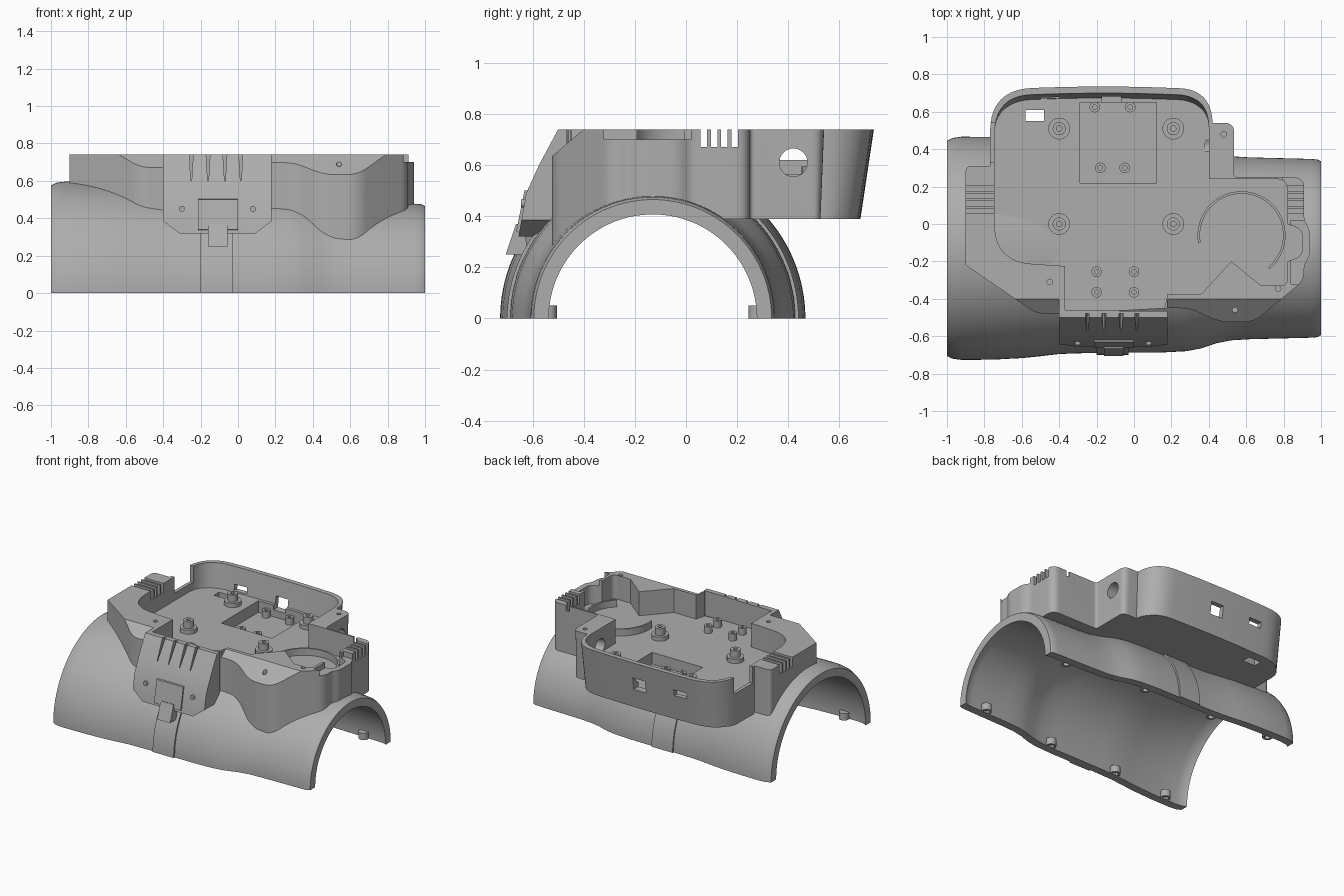
import bpy, bmesh, math
from mathutils import Vector

if "Cube" in bpy.data.objects:
    bpy.data.objects.remove(bpy.data.objects["Cube"])

grey = bpy.data.materials.new("plain grey")
grey.use_nodes = True
grey.diffuse_color = (0.42, 0.42, 0.42, 1)
grey.node_tree.nodes["Principled BSDF"].inputs["Base Color"].default_value = (0.42, 0.42, 0.42, 1)

AXIS_Y, TOP, FLOOR = -0.13, 0.74, 0.565


def finish(name, bm):
    bmesh.ops.remove_doubles(bm, verts=bm.verts, dist=1e-5)
    bmesh.ops.recalc_face_normals(bm, faces=bm.faces)
    mesh = bpy.data.meshes.new(name)
    bm.to_mesh(mesh)
    bm.free()
    mesh.materials.append(grey)
    ob = bpy.data.objects.new(name, mesh)
    bpy.context.collection.objects.link(ob)
    return ob


def extrude(name, base, offset):
    """Solid made by sweeping a flat loop of points along an offset."""
    bm = bmesh.new()
    low = [bm.verts.new(p) for p in base]
    high = [bm.verts.new(Vector(p) + Vector(offset)) for p in base]
    bm.faces.new(low)
    bm.faces.new(high[::-1])
    for i in range(len(low)):
        j = (i + 1) % len(low)
        bm.faces.new((low[i], low[j], high[j], high[i]))
    return finish(name, bm)


def box(name, x, y, z):
    base = [(x[0], y[0], z[0]), (x[1], y[0], z[0]), (x[1], y[1], z[0]), (x[0], y[1], z[0])]
    return extrude(name, base, (0, 0, z[1] - z[0]))


def side_prism(name, profile, x0, x1):
    return extrude(name, [(x0, y, z) for y, z in profile], (x1 - x0, 0, 0))


def cylinder(name, x, y, z0, z1, r, n=24):
    ring = [(x + r * math.cos(math.tau * i / n), y + r * math.sin(math.tau * i / n), z0) for i in range(n)]
    return extrude(name, ring, (0, 0, z1 - z0))


def rounded(points, n=10):
    """Corner points (x, y, reach) turned into a loop with curved corners."""
    out = []
    for i, (x, y, r) in enumerate(points):
        p = Vector((x, y))
        if not r:
            out.append(p)
            continue
        a = Vector(points[i - 1][:2])
        b = Vector(points[(i + 1) % len(points)][:2])
        a, b = p + (a - p).normalized() * r, p + (b - p).normalized() * r
        for k in range(n + 1):
            t = k / n
            out.append(a * (1 - t) ** 2 + p * 2 * t * (1 - t) + b * t * t)
    return out


def flared(name, points, z0, z1):
    """Upright prism whose rear wall leans outward toward the rim."""
    ob = extrude(name, [(p.x, p.y, z0) for p in rounded(points)], (0, 0, z1 - z0))
    for v in ob.data.vertices:
        lean = min(max((v.co.y - 0.5) / 0.15, 0), 1)
        v.co.y += lean * 0.15 * (v.co.z - TOP)
    return ob


def revolve(name, profile, n=64):
    """Half revolution of (x, radius) points over the arm axis."""
    bm = bmesh.new()
    rows = []
    for i in range(n + 1):
        a = math.pi * i / n
        rows.append([bm.verts.new((x, AXIS_Y + r * math.cos(a), r * math.sin(a))) for x, r in profile])
    m = len(profile)
    for p, q in zip(rows, rows[1:]):
        for j in range(m):
            k = (j + 1) % m
            bm.faces.new((p[j], p[k], q[k], q[j]))
    bm.faces.new(rows[0])
    bm.faces.new(rows[-1][::-1])
    return finish(name, bm)


def cut(target, cutters):
    for c in cutters:
        mod = target.modifiers.new("cut", "BOOLEAN")
        mod.operation, mod.solver, mod.object = "DIFFERENCE", "EXACT", c
        mod.use_self = True
        bpy.context.view_layer.update()
        graph = bpy.context.evaluated_depsgraph_get()
        mesh = bpy.data.meshes.new_from_object(target.evaluated_get(graph))
        target.modifiers.clear()
        target.data = mesh


# Arm shell: a half tube that narrows toward its left end
radii = [(-1, .575), (-.97, .59), (-.92, .597), (-.75, .595), (-.6, .587), (-.5, .577), (-.4, .565),
         (-.25, .56), (.15, .557), (.28, .55), (.36, .535), (.44, .508), (.52, .492), (.62, .486),
         (.94, .478), (.98, .475), (1, .465)]
inner = [(x, r - .058) for x, r in radii]
arm = revolve("arm_shell", radii + inner[::-1])
hollow = revolve("hollow_cutter", [(x * 1.1, r + .02) for x, r in inner] + [(1.1, 0), (-1.1, 0)])
band = revolve("strap_band", [(-.2, .54), (-.2, .57), (-.03, .57), (-.03, .54)])

# Housing outline and tray outline, both bulging on the left wall
body = flared("housing", [
    (-.9, -.22, 0), (-.52, -.48, .05), (-.38, -.48, 0), (.18, -.45, 0), (.3, -.45, .06), (.46, -.525, .06),
    (.64, -.525, .06), (.91, -.3, .05), (.91, -.22, .02), (.94, -.17, .03), (.94, -.03, .03), (.91, .02, .02),
    (.91, .25, .06), (.535, .25, .02), (.535, .54, .05), (.42, .54, 0),
    (.41, .72, .17), (-.15, .74, .3), (-.77, .72, .23), (-.77, .31, 0), (-.9, .31, .03)], .27, TOP)
tray = flared("tray_cutter", [
    (-.745, -.2, .2), (-.37, -.225, 0), (-.37, -.46, 0), (.16, -.46, 0), (.18, -.375, 0), (.36, -.375, 0),
    (.52, -.2, 0), (.68, -.33, 0), (.82, -.33, .04), (.82, -.2, 0), (.9, -.17, .04), (.9, -.03, .04), (.82, 0, 0),
    (.82, .24, .06), (.4, .24, 0), (.4, .685, .17),
    (-.15, .705, .3), (-.745, .685, .2)], FLOOR, .8)

left_dip = box("left_dip_cutter", (-.8, -.7), (.33, .54), (.62, .745))
cutters = [
    tray, left_dip, hollow,
    box("under_cutter", (-2, 2), (.1, 2), (0, .39)),
    box("pocket_cutter", (-.29, .12), (.22, .65), (.48, .6)),
    box("right_dip_cutter", (.84, 1), (-.32, .02), (.7, .745)),
    box("port_cutter", (-.17, -.07), (.6, .9), (.53, .62)),
    box("switch_cutter", (-.5, -.4), (.6, .9), (.575, .62)),
    box("floor_slot_cutter", (-.58, -.48), (.55, .61), (.3, .65)),
]
# Sloped front edges on either side of the panel
for x0, x1 in ((-2, -.4), (.18, 2)):
    cutters.append(side_prism("chamfer_cutter", [(-.4, TOP), (-.4, 1), (-.9, 1), (-.9, .315)], x0, x1))
# Vent notches on both ends
for y in (.07, .11, .15, .19):
    for x in ((-1, -.72), (.75, 1)):
        cutters.append(box("vent_cutter", x, (y - .013, y + .013), (.67, .745)))
# Cable hole through the ear
hole = [(.38, .42 + .055 * math.cos(math.tau * i / 32), .61 + .055 * math.sin(math.tau * i / 32)) for i in range(32)]
cutters.append(extrude("cable_cutter", hole, (.3, 0, 0)))
# Screw holes in the rim
for x, y, z in ((.48, .48, TOP), (.78, .245, TOP), (.77, -.345, TOP), (-.45, -.31, TOP), (.54, -.46, .69)):
    cutters.append(cylinder("screw_cutter", x, y, z - .04, z + .05, .015, 16))
cut(body, cutters)
cut(arm, [tray])
cut(band, [tray])

# Sloping front panel with cut corners and four tapering slits
panel = side_prism("front_panel", [
    (-.5, TOP), (-.575, .6), (-.625, .49), (-.655, .32), (-.6, .32), (-.545, .36), (-.465, .45), (-.465, TOP)], -.4, .18)
panel_cutters = [
    extrude("corner_cutter", [(-.5, -1, .46), (-.3, -1, .31), (-.5, -1, .2)], (0, 2, 0)),
    extrude("corner_cutter", [(.28, -1, .46), (.08, -1, .31), (.28, -1, .2)], (0, 2, 0))]
for x in (-.25, -.16, -.07, .015):
    panel_cutters.append(extrude("slit_cutter", [(x - .011, -1, .75), (x - .002, -1, .6), (x + .002, -1, .6),
                                                 (x + .011, -1, .75)], (0, .522, 0)))
cut(panel, panel_cutters)
parts = [arm, band, body, panel]

# Latch on the panel and its tongue
parts.append(side_prism("latch_frame", [(-.6, .505), (-.632, .5), (-.664, .34), (-.63, .33)], -.215, 0))
parts.append(side_prism("latch_tongue", [(-.63, .36), (-.665, .37), (-.705, .25), (-.62, .25)], -.16, -.055))
for x in (-.3, .08):
    parts.append(extrude("panel_screw", [(x + .016 * math.cos(math.tau * i / 16), -.646, .45 + .016 * math.sin(math.tau * i / 16))
                                         for i in range(16)], (0, .03, 0)))


def hollow_post(name, x, y, z0, z1, r, bore, drill_from):
    post = cylinder(name, x, y, z0, z1, r)
    drill = cylinder("drill_cutter", x, y, drill_from, drill_from + z1 - z0 + .01, bore)
    cut(post, [drill])
    cutters.append(drill)
    parts.append(post)


# Board standoffs and small posts in the tray
for x in (-.4, .21):
    for y in (0, .51):
        parts.append(cylinder("standoff_base", x, y, FLOOR - .01, FLOOR + .03, .058))
        hollow_post("standoff", x, y, FLOOR, FLOOR + .08, .035, .015, FLOOR + .03)
for x, y, z in ((-.21, .625, .48), (-.02, .625, .48), (-.18, .3, .48), (-.05, .3, .48),
                (-.2, -.255, FLOOR), (0, -.255, FLOOR), (-.2, -.365, FLOOR), (0, -.365, FLOOR)):
    hollow_post("small_post", x, y, z - .01, z + .05, .028, .012, z + .01)

# Open ring around the round component bay
arc = []
for r, order in ((.235, 1), (.222, -1)):
    sweep = [math.radians(-50 + 240 * i / 48) for i in range(49)][::order]
    arc += [(.575 + r * math.cos(a), -.06 + r * math.sin(a), FLOOR - .01) for a in sweep]
parts.append(extrude("bay_ring", arc, (0, 0, .06)))

# Joining bosses along both lower edges of the arm shell, open underneath
for x, r in ((.82, .42), (.2, .495), (-.36, .503), (-.82, .535)):
    for side in (-1, 1):
        hollow_post("joining_boss", x, AXIS_Y + side * (r - .01), 0, .05, .035, .02, -.02)

for c in cutters + panel_cutters:
    bpy.data.objects.remove(c)

# Smooth curved walls, keep edges sharp
bpy.ops.object.select_all(action="DESELECT")
for ob in parts:
    ob.select_set(True)
bpy.context.view_layer.objects.active = arm
bpy.ops.object.shade_smooth_by_angle(angle=math.radians(30))
